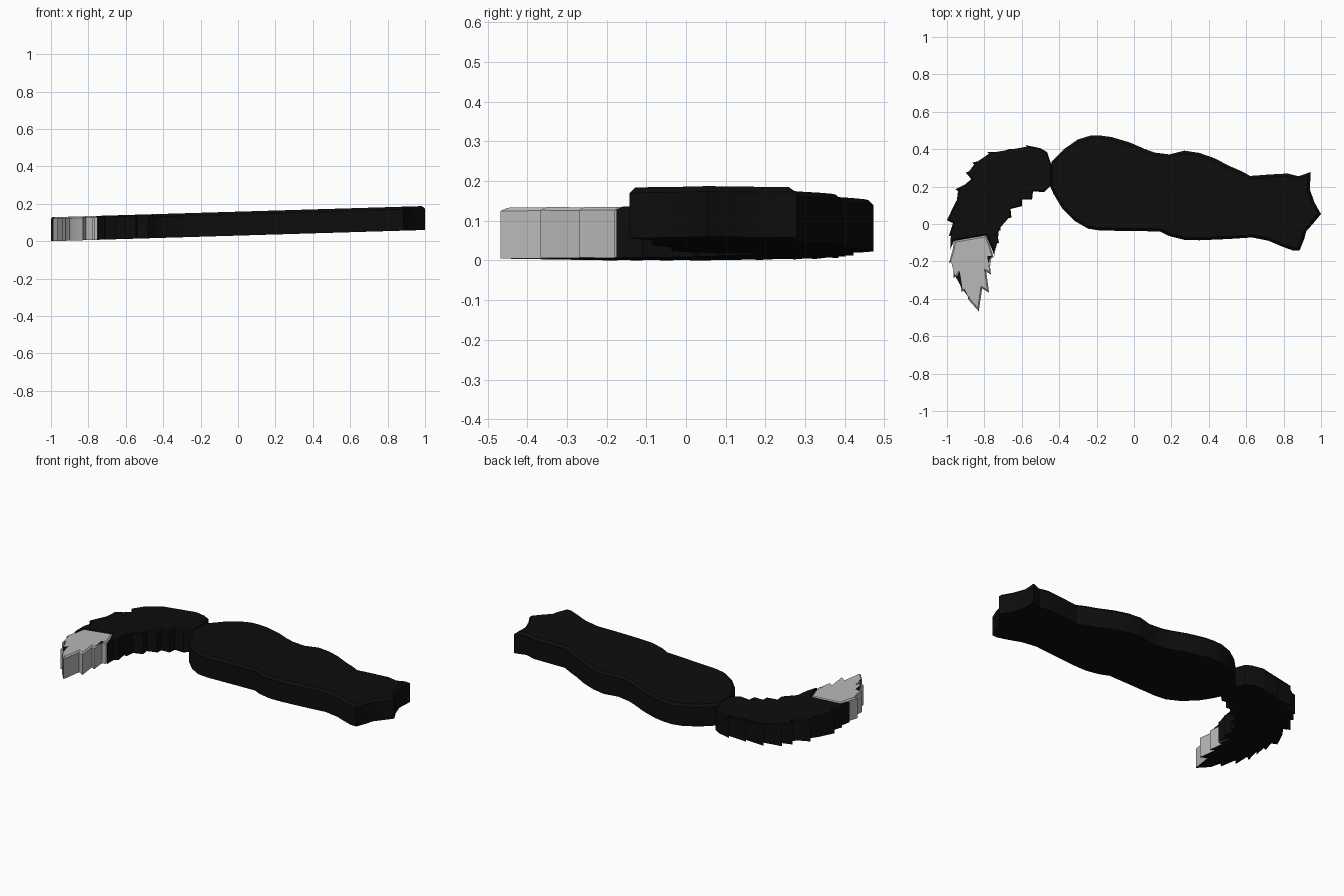
import bpy, bmesh, math
from mathutils import Vector

if "Cube" in bpy.data.objects:
    bpy.data.objects.remove(bpy.data.objects["Cube"])

THICK, TILT = 0.128, 0.03


def material(name, rgb):
    m = bpy.data.materials.new(name)
    m.diffuse_color = (*rgb, 1)
    m.use_nodes = True
    m.node_tree.nodes["Principled BSDF"].inputs["Base Color"].default_value = m.diffuse_color
    return m


black = material("black_fur", (0.004, 0.004, 0.004))
white = material("white_fur", (0.48, 0.48, 0.48))


def inset(points, d):
    """Offset a counter-clockwise outline inwards, with limited corners."""
    out = []
    for i, p in enumerate(points):
        a = (p - points[i - 1]).normalized()
        b = (points[(i + 1) % len(points)] - p).normalized()
        n = Vector((-a.y - b.y, a.x + b.x))
        n = n.normalized() if n.length > 1e-4 else Vector((-a.y, a.x))
        c = max(n.dot(Vector((-a.y, a.x))), 0.45)
        out.append(p + n * d / c)
    return out


def slab(name, coords, bevel, mats):
    """Tilted slab from an outline, with a chamfered top edge."""
    pts = [Vector(c) for c in coords]
    area = sum(pts[i - 1].x * p.y - p.x * pts[i - 1].y for i, p in enumerate(pts))
    if area < 0:
        pts.reverse()
    bm = bmesh.new()

    def ring(outline, h):
        return [bm.verts.new((p.x, p.y, h + TILT * (p.x + 1))) for p in outline]

    rings = [ring(pts, 0), ring(pts, THICK - bevel), ring(inset(pts, bevel), THICK)]
    for lo, hi in zip(rings, rings[1:]):
        for i in range(len(pts)):
            bm.faces.new((lo[i - 1], lo[i], hi[i], hi[i - 1]))
    caps = [bm.faces.new(rings[0][::-1]), bm.faces.new(rings[2])]
    bmesh.ops.triangulate(bm, faces=caps)
    bm.normal_update()
    # the underside takes the last material
    for f in bm.faces:
        f.material_index = len(mats) - 1 if f.normal.z < -0.7 else 0
    me = bpy.data.meshes.new(name)
    bm.to_mesh(me)
    bm.free()
    for m in mats:
        me.materials.append(m)
    ob = bpy.data.objects.new(name, me)
    bpy.context.collection.objects.link(ob)
    bpy.ops.object.select_all(action='DESELECT')
    ob.select_set(True)
    bpy.context.view_layer.objects.active = ob
    bpy.ops.object.shade_smooth_by_angle(angle=math.radians(30))
    return ob


# Body with rounded rump and eared head
slab("body", [
    (-.455, .27), (-.44, .335), (-.375, .40), (-.30, .452), (-.235, .472), (-.18, .473),
    (-.12, .465), (-.02, .435), (.06, .40), (.11, .382), (.19, .372), (.27, .392),
    (.35, .38), (.43, .352), (.51, .31), (.58, .28), (.62, .257), (.73, .265),
    (.82, .27), (.88, .255), (.945, .278), (.94, .185), (.965, .115), (1.0, .053),
    (.96, .005), (.92, -.04), (.91, -.08), (.885, -.142), (.85, -.142), (.79, -.12),
    (.72, -.09), (.63, -.072), (.51, -.08), (.35, -.087), (.27, -.085), (.19, -.065),
    (.14, -.04), (.03, -.038), (-.18, -.035), (-.245, -.025), (-.315, .015),
    (-.385, .085), (-.43, .16), (-.452, .21)], 0.014, [black])

# Curved tail with ragged fur edges
slab("tail", [
    (-.44, .31), (-.465, .385), (-.50, .405), (-.58, .422), (-.56, .40), (-.68, .402),
    (-.65, .383), (-.785, .385), (-.755, .355), (-.865, .328), (-.835, .30),
    (-.90, .275), (-.87, .24), (-.905, .21), (-.955, .185), (-.92, .165),
    (-.955, .115), (-1.0, .02), (-.968, .005), (-.99, -.065), (-.97, -.06),
    (-.985, -.14), (-.962, -.09),
    (-.79, -.06), (-.765, -.12), (-.745, -.175), (-.745, -.11), (-.722, -.10),
    (-.735, -.03), (-.715, -.035), (-.71, .02), (-.655, .035), (-.66, .08), (-.60, .095),
    (-.60, .13), (-.545, .13), (-.54, .175), (-.48, .17), (-.44, .21)],
    0.007, [black])

# Pale tail tip, dark underneath
slab("tail_tip", [
    (-.962, -.09), (-.97, -.14), (-.99, -.21), (-.962, -.19), (-.965, -.29),
    (-.938, -.26), (-.922, -.365), (-.90, -.34), (-.885, -.405), (-.83, -.467),
    (-.812, -.345), (-.775, -.367), (-.79, -.255), (-.765, -.27), (-.775, -.18),
    (-.75, -.18), (-.77, -.11), (-.79, -.06)], 0.008, [white, black])
